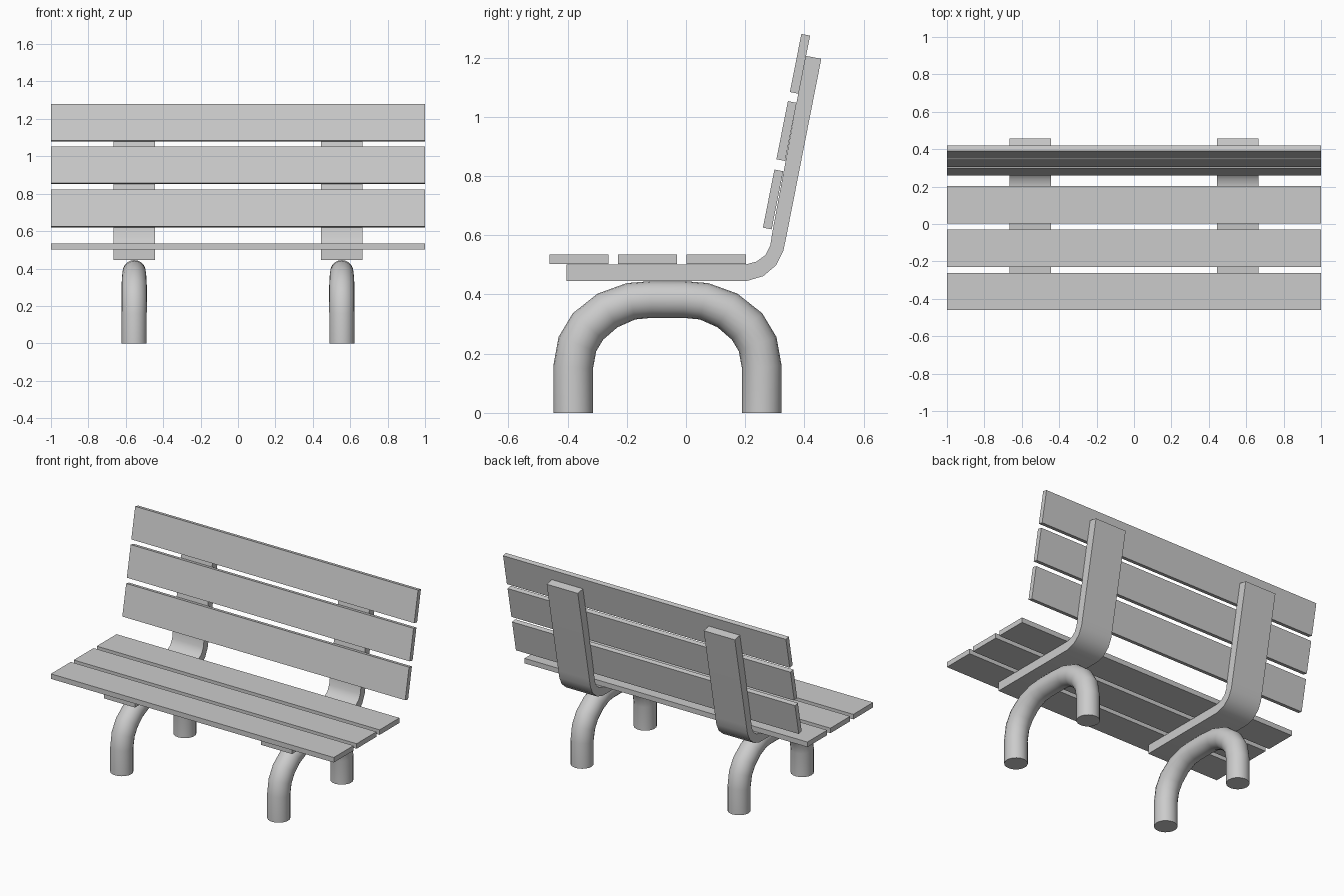
import bpy, bmesh, math

if "Cube" in bpy.data.objects:
    bpy.data.objects.remove(bpy.data.objects["Cube"])


def smooth(obj):
    bpy.ops.object.select_all(action='DESELECT')
    obj.select_set(True)
    bpy.context.view_layer.objects.active = obj
    bpy.ops.object.shade_smooth_by_angle(angle=math.radians(35))


def slat(name, y, z, depth, height, tilt=0.0):
    bpy.ops.mesh.primitive_cube_add(size=1, location=(0, y, z), rotation=(tilt, 0, 0))
    obj = bpy.context.object
    obj.name = name
    obj.scale = (2, depth, height)


def extruded_profile(name, profile, x, width):
    # side profile in (y, z), extruded along x
    bm = bmesh.new()
    face = bm.faces.new([bm.verts.new((x - width / 2, y, z)) for y, z in profile])
    ext = bmesh.ops.extrude_face_region(bm, geom=[face])
    verts = [v for v in ext['geom'] if isinstance(v, bmesh.types.BMVert)]
    bmesh.ops.translate(bm, verts=verts, vec=(width, 0, 0))
    bmesh.ops.recalc_face_normals(bm, faces=bm.faces)
    mesh = bpy.data.meshes.new(name)
    bm.to_mesh(mesh)
    bm.free()
    obj = bpy.data.objects.new(name, mesh)
    bpy.context.collection.objects.link(obj)
    smooth(obj)


def tube(name, path, x):
    # path points are (y, z, radius)
    curve = bpy.data.curves.new(name, 'CURVE')
    curve.dimensions = '3D'
    curve.bevel_depth = 1.0
    curve.bevel_resolution = 8
    curve.use_fill_caps = True
    spline = curve.splines.new('POLY')
    spline.points.add(len(path) - 1)
    for p, (y, z, r) in zip(spline.points, path):
        p.co = (x, y, z, 1)
        p.radius = r
    obj = bpy.data.objects.new(name, curve)
    bpy.context.collection.objects.link(obj)
    bpy.ops.object.select_all(action='DESELECT')
    obj.select_set(True)
    bpy.context.view_layer.objects.active = obj
    bpy.ops.object.convert(target='MESH')
    smooth(bpy.context.object)


# seat slats
for i, y in enumerate((-0.361, -0.13, 0.102)):
    slat(f"seat_slat_{i + 1}", y, 0.519, 0.2, 0.032)

# backrest slats, leaning back
for i, (y, z) in enumerate(((0.294, 0.721), (0.3395, 0.952), (0.385, 1.179))):
    slat(f"back_slat_{i + 1}", y, z, 0.03, 0.2, -math.radians(11.2))

# bent support straps: outer edge, then inner edge back to the front
strap = [(-0.404, 0.446), (0.207, 0.446), (0.261, 0.462), (0.305, 0.499),
         (0.329, 0.548), (0.340, 0.601), (0.457, 1.196), (0.403, 1.206),
         (0.292, 0.612), (0.285, 0.567), (0.268, 0.533), (0.238, 0.511),
         (0.204, 0.502), (-0.404, 0.502)]

# arched tube legs: half of the arch, mirrored about its middle
MID = -0.0625
half = [(0.3185, 0, 0.067), (0.3185, 0.155, 0.067), (0.3045, 0.232, 0.068),
        (0.2685, 0.292, 0.068), (0.2025, 0.346, 0.066), (0.1235, 0.377, 0.063),
        (0.055, 0.383, 0.062)]
arch = [(MID - y, z, r) for y, z, r in half] + [(MID + y, z, r) for y, z, r in reversed(half)]

for side, x in (("left", -0.555), ("right", 0.555)):
    extruded_profile(f"support_strap_{side}", strap, x, 0.22)
    tube(f"leg_arch_{side}", arch, x)
